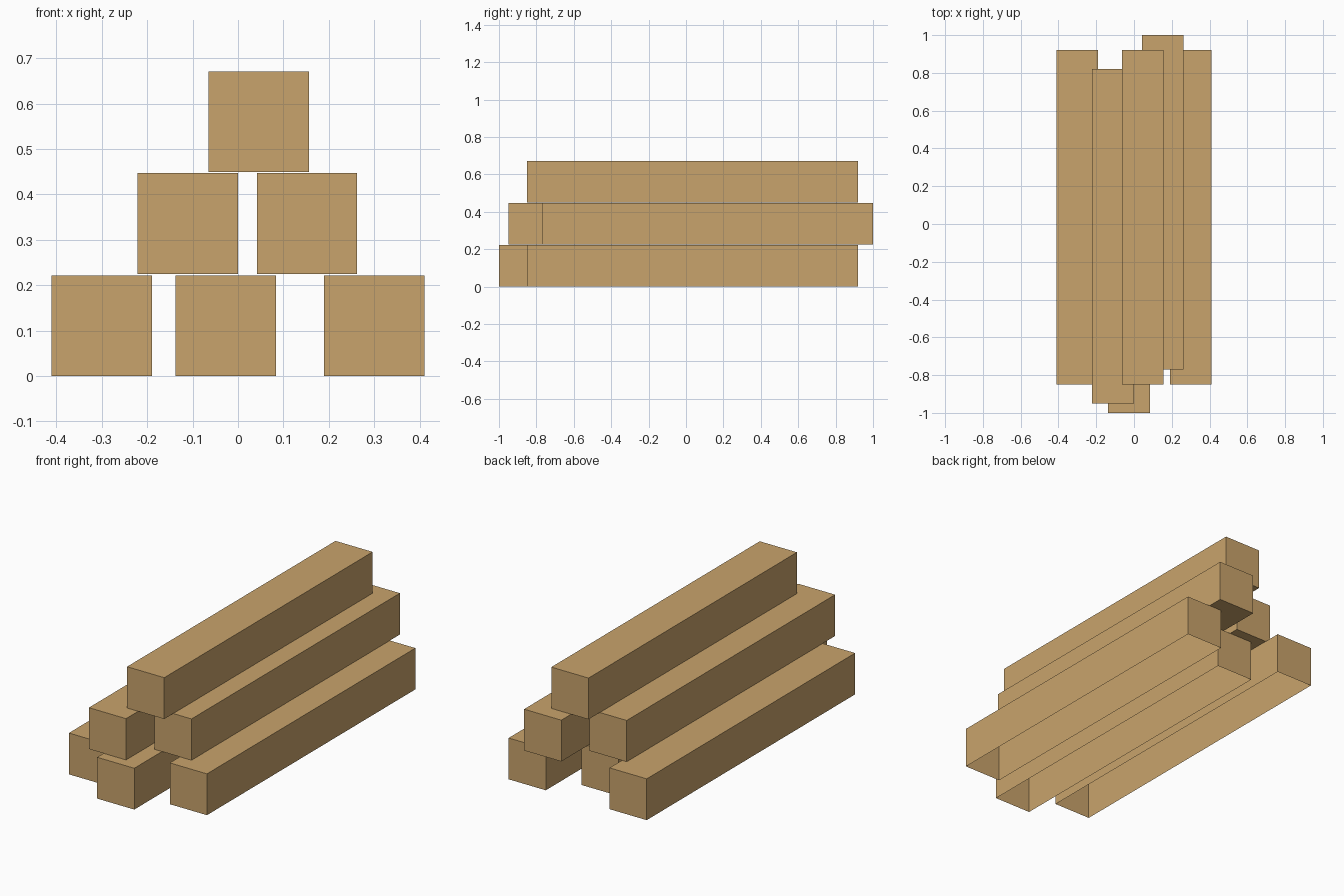
import bpy, bmesh
from mathutils import Vector

if "Cube" in bpy.data.objects:
    bpy.data.objects.remove(bpy.data.objects["Cube"])

wood = bpy.data.materials.new("light_wood")
wood.diffuse_color = (0.584, 0.371, 0.150, 1)
wood.use_nodes = True
wood.node_tree.nodes["Principled BSDF"].inputs["Base Color"].default_value = wood.diffuse_color

WIDTH, HEIGHT, LENGTH = 0.221, 0.222, 1.77


def beam(name, x, y, z, open_bottom=False):
    """Square timber with its centre at x, y and its underside at z."""
    bm = bmesh.new()
    bmesh.ops.create_cube(bm, size=1)
    bmesh.ops.scale(bm, vec=Vector((WIDTH, LENGTH, HEIGHT)), verts=bm.verts)
    bmesh.ops.translate(bm, vec=Vector((0, 0, HEIGHT / 2)), verts=bm.verts)
    if open_bottom:
        bm.normal_update()
        down = [f for f in bm.faces if f.normal.z < -0.5]
        bmesh.ops.delete(bm, geom=down, context='FACES_ONLY')
    mesh = bpy.data.meshes.new(name)
    bm.to_mesh(mesh)
    bm.free()
    mesh.materials.append(wood)
    obj = bpy.data.objects.new(name, mesh)
    obj.location = (x, y, z)
    bpy.context.collection.objects.link(obj)


# Bottom row (undersides are open against the ground)
beam("bottom_beam_left", -0.300, 0.035, 0, True)
beam("bottom_beam_middle", -0.027, -0.115, 0, True)
beam("bottom_beam_right", 0.300, 0.035, 0, True)

# Middle row
beam("middle_beam_left", -0.111, -0.065, 0.225)
beam("middle_beam_right", 0.152, 0.115, 0.225)

# Top
beam("top_beam", 0.046, 0.035, 0.449)
